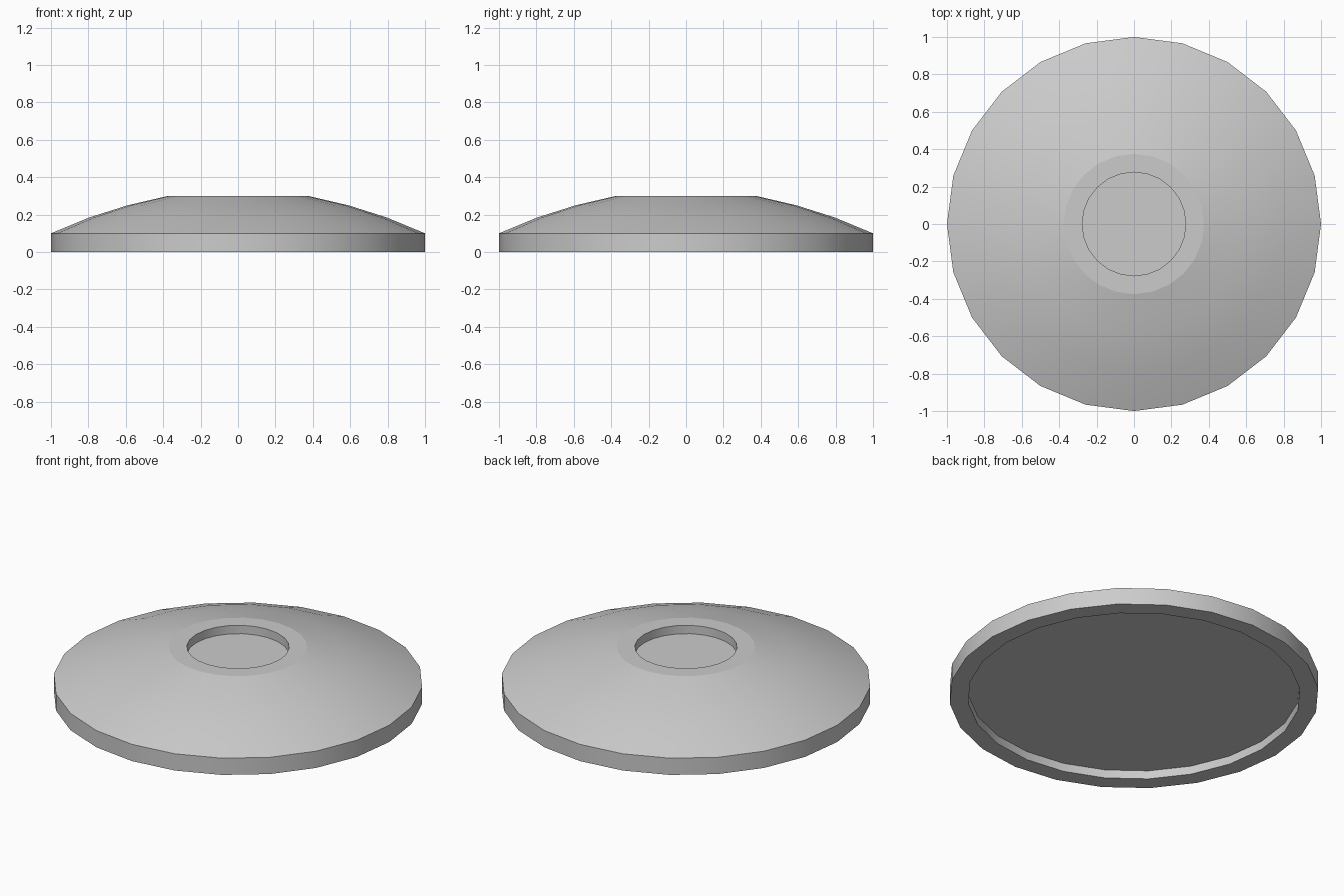
import bpy, bmesh
from math import cos, sin, radians, tau

if "Cube" in bpy.data.objects:
    bpy.data.objects.remove(bpy.data.objects["Cube"])

SIDES = 24

# Cross-section (radius, height), from the underside recess round to the top socket
profile = [
    (0.90, 0.05), (0.90, 0.0),                # underside recess
    (1.00, 0.0), (1.00, 0.10),                # outer rim
    (0.795, 0.185), (0.59, 0.25),             # domed slope
    (0.375, 0.30), (0.277, 0.30),             # flat collar
    (0.277, 0.25),                            # socket floor
]

bm = bmesh.new()
rings = [[bm.verts.new((r * cos(tau * i / SIDES), r * sin(tau * i / SIDES), z))
          for i in range(SIDES)] for r, z in profile]

# Skin neighbouring rings, then cap recess and socket floor
for a, b in zip(rings, rings[1:]):
    for i in range(SIDES):
        j = (i + 1) % SIDES
        bm.faces.new((a[i], a[j], b[j], b[i]))
bm.faces.new(rings[0])
bm.faces.new(rings[-1])
bmesh.ops.recalc_face_normals(bm, faces=bm.faces)

# Smooth curved walls, keep level faces flat and corners crisp
for f in bm.faces:
    f.smooth = abs(f.normal.z) < 0.999
for e in bm.edges:
    e.smooth = e.calc_face_angle(0) < radians(30) and all(f.smooth for f in e.link_faces)

mesh = bpy.data.meshes.new("domed_disc_base")
bm.to_mesh(mesh)
bm.free()
base = bpy.data.objects.new("domed_disc_base", mesh)
bpy.context.collection.objects.link(base)
